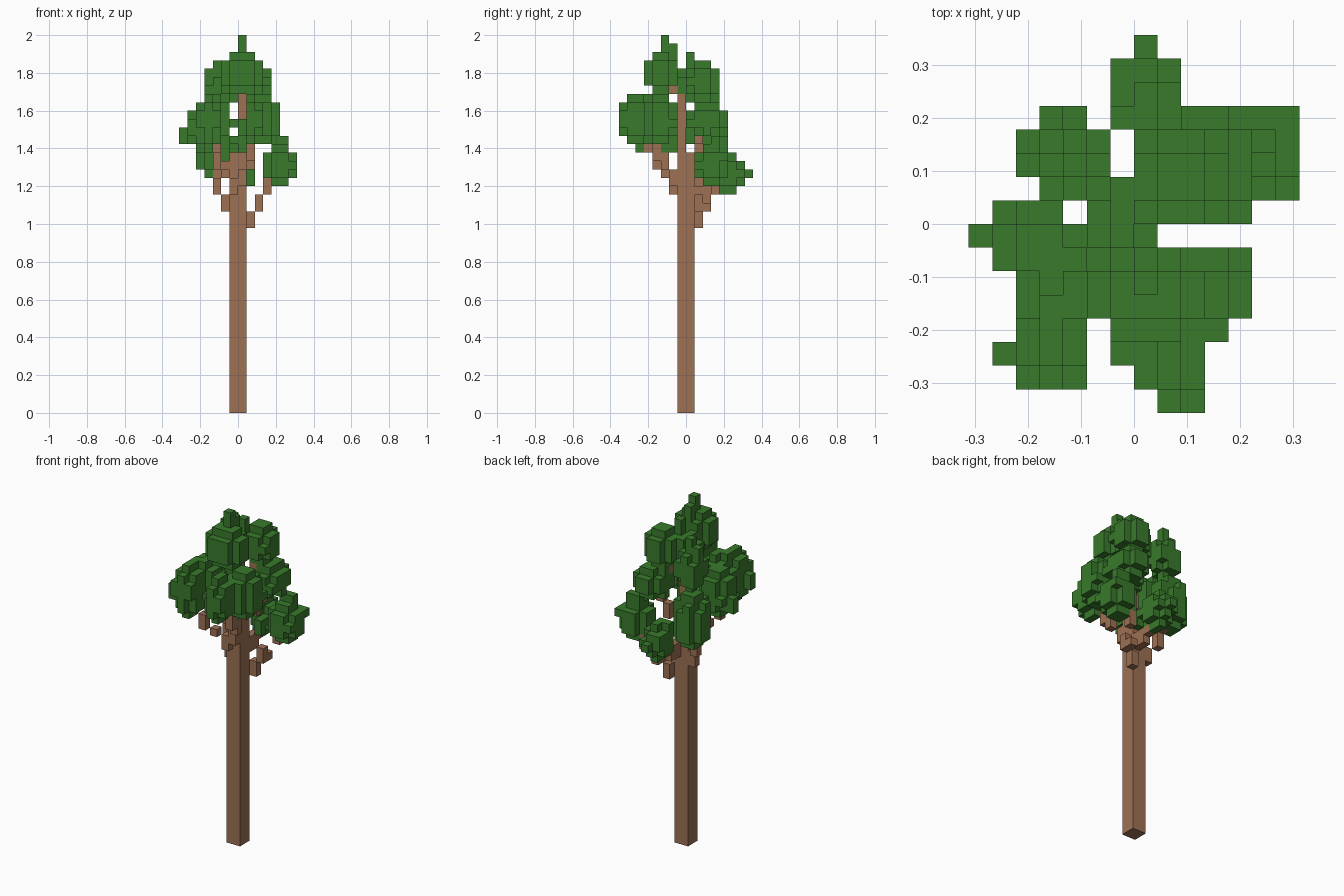
import bpy, bmesh, random
from itertools import product
from mathutils import Vector

random.seed(4)
UNIT = 2 / 45  # edge of one block

cube = bpy.data.objects.get("Cube")
if cube:
    bpy.data.objects.remove(cube, do_unlink=True)


def material(name, rgb):
    mat = bpy.data.materials.new(name)
    mat.use_nodes = True
    mat.diffuse_color = (*rgb, 1)
    mat.node_tree.nodes["Principled BSDF"].inputs["Base Color"].default_value = (*rgb, 1)
    return mat


BARK = material("bark_brown", (0.34, 0.165, 0.09))
LEAF = material("leaf_green", (0.04, 0.195, 0.025))


def finish(name, bm, mat):
    bmesh.ops.remove_doubles(bm, verts=bm.verts, dist=0.0001)
    bmesh.ops.recalc_face_normals(bm, faces=bm.faces)
    mesh = bpy.data.meshes.new(name)
    bm.to_mesh(mesh)
    bm.free()
    mesh.materials.append(mat)
    obj = bpy.data.objects.new(name, mesh)
    bpy.context.collection.objects.link(obj)


def box(name, low, high, mat):
    """One cuboid between two grid corners."""
    bm = bmesh.new()
    low, high = Vector(low), Vector(high)
    bmesh.ops.create_cube(bm, size=1)
    for v in bm.verts:
        v.co = ((low + high) / 2 + v.co * (high - low)) * UNIT
    finish(name, bm, mat)


def shell(name, cells, solid, mat):
    """Skin of a set of blocks, leaving out faces buried in other blocks."""
    bm = bmesh.new()
    for cell in cells:
        for axis, side in product(range(3), (0, 1)):
            beside = list(cell)
            beside[axis] += 2 * side - 1
            if tuple(beside) in solid:
                continue
            a, b = (axis + 1) % 3, (axis + 2) % 3
            corners = []
            for da, db in ((0, 0), (1, 0), (1, 1), (0, 1)):
                p = Vector(cell)
                p[axis] += side
                p[a] += da
                p[b] += db
                corners.append(bm.verts.new(p * UNIT))
            bm.faces.new(corners)
    finish(name, bm, mat)


def clump(low, high):
    """Ragged rounded mass of blocks filling a grid box."""
    cells = set()
    for cell in product(*(range(l, h) for l, h in zip(low, high))):
        d = sum(abs((2 * c + 1 - l - h) / (h - l)) ** 2.1
                for c, l, h in zip(cell, low, high))
        x, y, z = cell
        window = x in (-1, 0) and y < 0 and 34 <= z - x - 1 < 37
        if d < random.uniform(0.85, 1.15) and not window:
            cells.add(cell)
    return cells


# Trunk and the thin leader above it
box("trunk", (-1, -1, 0), (1, 1, 31), BARK)
box("leader", (0, -1, 31), (1, 0, 38), BARK)

# Stepped branches, each block given by its low corner and height
branches = {
    "right_back_branch": [(1, 1, 22, 2), (2, 1, 24, 2), (2, 2, 24, 1), (3, 3, 26, 2)],
    "back_branch": [(0, 1, 25, 2), (0, 2, 25, 2), (0, 3, 26, 1)],
    "left_back_branch": [(-2, 0, 24, 2), (-3, 1, 26, 2), (-3, 2, 28, 1), (-4, 2, 29, 1)],
    "left_front_branch": [(-1, -2, 26, 2), (-2, -3, 28, 1), (-3, -4, 29, 2),
                          (-4, -5, 31, 1)],
    "left_branch": [(-2, -1, 29, 1), (-3, -1, 30, 2)],
    "upper_back_branch": [(1, 1, 30, 2), (2, 1, 32, 1), (1, 1, 36, 1)],
    "front_branch": [(0, -2, 27, 2), (1, -3, 29, 2), (1, -4, 30, 2)],
    "crown_branch": [(0, -2, 38, 1)],
}
for name, steps in branches.items():
    for x, y, z, tall in steps:
        box(name, (x, y, z), (x + 1, y + 1, z + tall), BARK)

# Leaf clumps
clumps = {
    "crown_front_leaves": [(-2, -5, 38), (3, -1, 43)],
    "crown_middle_leaves": [(-2, -1, 37), (1, 2, 41)],
    "crown_back_leaves": [(0, 0, 37), (4, 4, 42)],
    "crown_left_leaves": [(-4, 1, 35), (-1, 4, 41)],
    "inner_leaves": [(-4, -5, 33), (-1, -1, 38)],
    "center_leaves": [(-1, -3, 31), (2, -1, 33)],
    "front_leaves": [(0, -8, 32), (3, -4, 38)],
    "right_front_leaves": [(1, -5, 32), (5, -1, 38)],
    "left_front_leaves": [(-5, -7, 31), (-2, -3, 38)],
    "left_leaves": [(-6, -3, 31), (-2, 1, 37)],
    "left_back_leaves": [(-5, 1, 28), (-1, 5, 35)],
    "right_back_leaves": [(3, 1, 27), (7, 5, 32)],
    "upper_back_leaves": [(1, 0, 33), (5, 5, 37)],
    "back_leaves": [(-1, 3, 26), (2, 7, 31)],
}
cells = {name: clump(*ends) for name, ends in clumps.items()}

# Single sprigs that break the outline
sprigs = {
    "crown_front_leaves": [(0, -3, 43), (0, -3, 44), (0, -2, 43), (0, -2, 42)],
    "crown_middle_leaves": [(0, 0, 41), (0, 0, 42)],
    "crown_left_leaves": [(-3, 2, 41), (-4, 2, 40)],
    "front_leaves": [(-1, -6, 34), (-1, -5, 34)],
    "left_leaves": [(-7, -1, 32), (-7, -1, 33), (-6, 0, 33)],
    "left_front_leaves": [(-6, -6, 33), (-6, -6, 34)],
    "left_back_leaves": [(-3, 4, 31), (-3, 4, 32)],
    "right_back_leaves": [(5, 3, 32), (4, 3, 32), (6, 1, 29), (6, 4, 30)],
    "upper_back_leaves": [(4, 0, 34)],
    "back_leaves": [(0, 7, 28), (1, 2, 28), (1, 2, 27)],
}
for name, extra in sprigs.items():
    cells[name].update(extra)

solid = set().union(*cells.values())
used = set()
for name, group in cells.items():
    shell(name, sorted(group - used), solid, LEAF)
    used |= group
